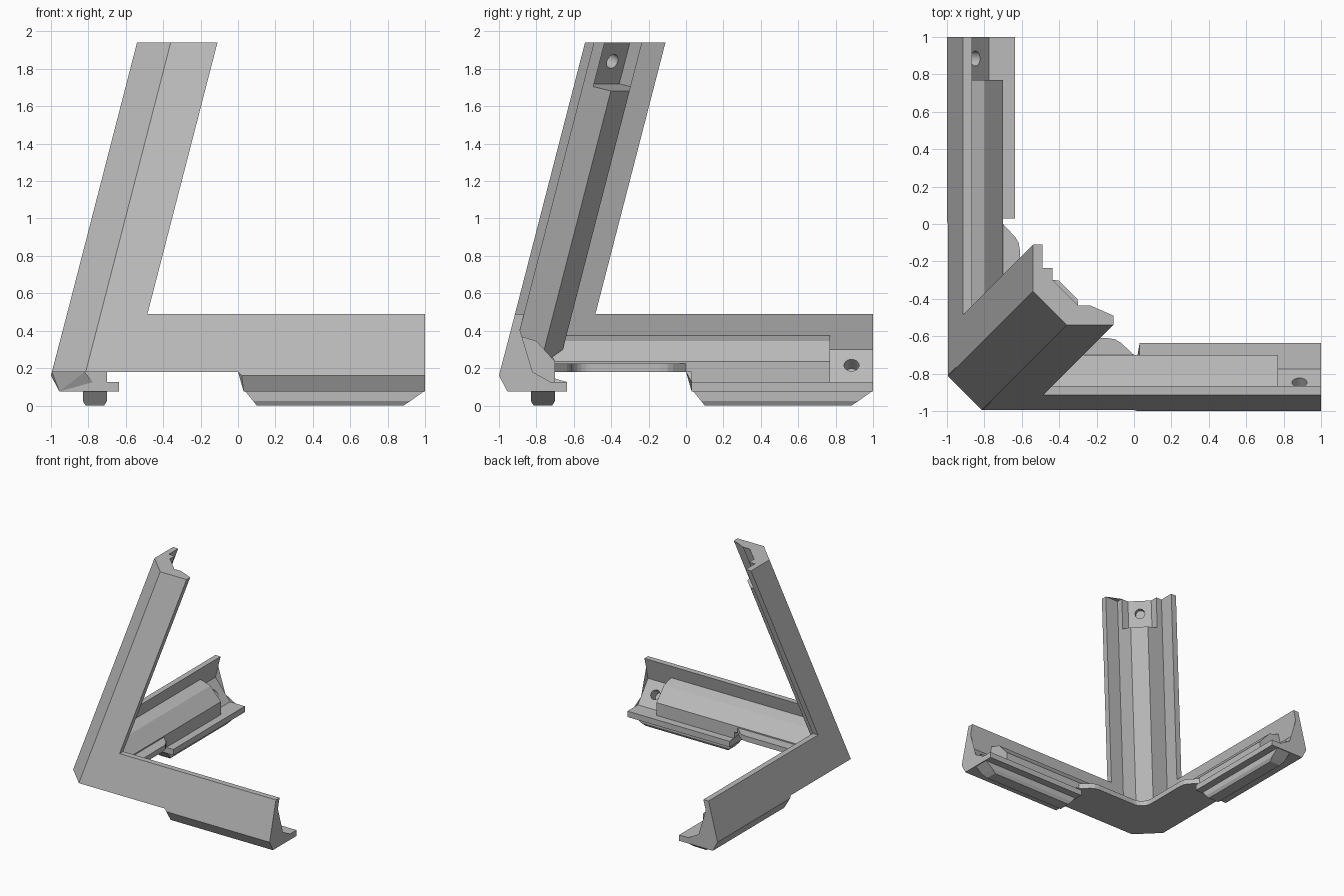
import bpy, bmesh, math
from mathutils import Vector

if "Cube" in bpy.data.objects:
    bpy.data.objects.remove(bpy.data.objects["Cube"])

SLOPE = 0.258   # lean of the outer faces and of the upright arm
TOP = 1.94      # height of the upright arm
BASE = 0.18     # underside of the corner

grey = bpy.data.materials.new("plain grey")
grey.use_nodes = True
grey.diffuse_color = (0.5, 0.5, 0.5, 1)
grey.node_tree.nodes["Principled BSDF"].inputs["Base Color"].default_value = (0.5, 0.5, 0.5, 1)


def prism(name, profile, start, end, swap=False):
    """Join two mapped copies of a profile into a closed solid."""
    bm = bmesh.new()
    rings = []
    for place in (start, end):
        ring = []
        for p in profile:
            x, y, z = place(*p)
            ring.append(bm.verts.new((y, x, z) if swap else (x, y, z)))
        rings.append(ring)
    n = len(profile)
    for i in range(n):
        j = (i + 1) % n
        bm.faces.new((rings[0][i], rings[0][j], rings[1][j], rings[1][i]))
    caps = [bm.faces.new(r) for r in rings]
    bmesh.ops.triangulate(bm, faces=caps)
    bmesh.ops.recalc_face_normals(bm, faces=bm.faces)
    mesh = bpy.data.meshes.new(name)
    bm.to_mesh(mesh)
    bm.free()
    mesh.materials.append(grey)
    obj = bpy.data.objects.new(name, mesh)
    bpy.context.collection.objects.link(obj)
    return obj


def drill(objs, centre, axis, radius=0.04, depth=0.08):
    """Blind round hole along an axis."""
    bpy.ops.mesh.primitive_cylinder_add(vertices=24, radius=radius, depth=2 * depth, location=centre)
    cutter = bpy.context.object
    cutter.name = "hole_cutter"
    cutter.rotation_euler = Vector(axis).to_track_quat("Z", "Y").to_euler()
    cutter.hide_render = True
    for obj in objs:
        mod = obj.modifiers.new("hole", "BOOLEAN")
        mod.operation = "DIFFERENCE"
        mod.solver = "EXACT"
        mod.object = cutter
        bpy.context.view_layer.objects.active = obj
        bpy.ops.object.modifier_apply(modifier=mod.name)
    bpy.data.objects.remove(cutter)


def both(half):
    """Mirror a half outline across the diagonal."""
    return half + [(b, a) for a, b in reversed(half)]


# Profiles of a flat arm, as (y, z)
wall = [(-0.995, BASE), (-0.914, 0.49), (-0.865, 0.49), (-0.914, 0.30), (-0.82, BASE)]
block = [(-0.91, 0.379), (-0.80, 0.345), (-0.70, 0.235), (-0.70, BASE), (-0.83, BASE), (-0.93, 0.30)]
rail = [(-0.995, BASE), (-1, 0.16), (-0.955, 0.075), (-0.635, 0.075),
        (-0.635, 0.125), (-0.776, 0.125), (-0.82, BASE)]
block_base = [(-0.83, BASE), (-0.70, BASE), (-0.70, 0.12), (-0.83, 0.12)]
foot = [(-0.83, 0.08), (-0.83, 0.025), (-0.815, 0), (-0.715, 0), (-0.70, 0.025), (-0.70, 0.08)]


def mitre(y, z):
    return (max(y, -0.81 + SLOPE * (z - BASE)), y, z)


def at(x):
    return lambda y, z: (x, y, z)


def rail_start(y, z):
    return (min(0.03, BASE - z), y, z)


# Two flat arms, mirrored across the diagonal
for side, swap in (("front", False), ("side", True)):
    w = prism(side + "_arm_wall", wall, mitre, at(1), swap)
    prism(side + "_arm_block", block, mitre, at(0.77), swap)
    prism(side + "_arm_block_base", block_base, at(0.03), at(0.77), swap)
    r = prism(side + "_arm_rail", rail, rail_start, at(1), swap)
    prism(side + "_arm_foot", foot, lambda y, z: (0.1 - 0.8 * z, y, z),
          lambda y, z: (min(1, 0.885 + 1.53 * z), y, z), swap)
    c, a = (0.885, -0.848, 0.215), (0, 0.787, 0.617)
    if swap:
        c, a = (c[1], c[0], c[2]), (a[1], a[0], a[2])
    drill((w, r), c, a)


# Upright arm, outlined at its top and slid down its lean
def lean(s):
    return lambda a, b: (a + SLOPE * s, b + SLOPE * s, TOP + s)


def square_end(a, b):
    return lean((-0.22 - SLOPE * (a + b + 0.85)) / 1.133)(a, b)


upright = both([(-0.36, -0.54), (-0.11, -0.54), (-0.11, -0.49), (-0.235, -0.49),
                (-0.235, -0.435), (-0.30, -0.435)])
upright_block = both([(-0.38, -0.48), (-0.235, -0.48), (-0.235, -0.335)])
u = prism("upright_arm", upright, lean(BASE - TOP), lean(0))
prism("upright_arm_block", upright_block, lean(BASE - TOP), square_end)
drill((u,), (-0.394, -0.394, 1.84), (1, 1, -2 * SLOPE))

# Corner plate with rounded ends and a filleted inner corner
fillet = [(-0.51 - 0.1 * math.sin(t), -0.51 - 0.1 * math.cos(t))
          for t in (math.radians(d) for d in (0, 15, 30, 45))]
plate = both([(-0.80, -0.97), (0.0, -0.97), (0.0, -0.70), (-0.07, -0.635),
              (-0.10, -0.617), (-0.14, -0.61)] + fillet)
# drop the doubled point on the diagonal
plate.pop(len(plate) // 2)
prism("corner_plate", plate, lambda x, y: (x, y, BASE), lambda x, y: (x, y, 0.225))
